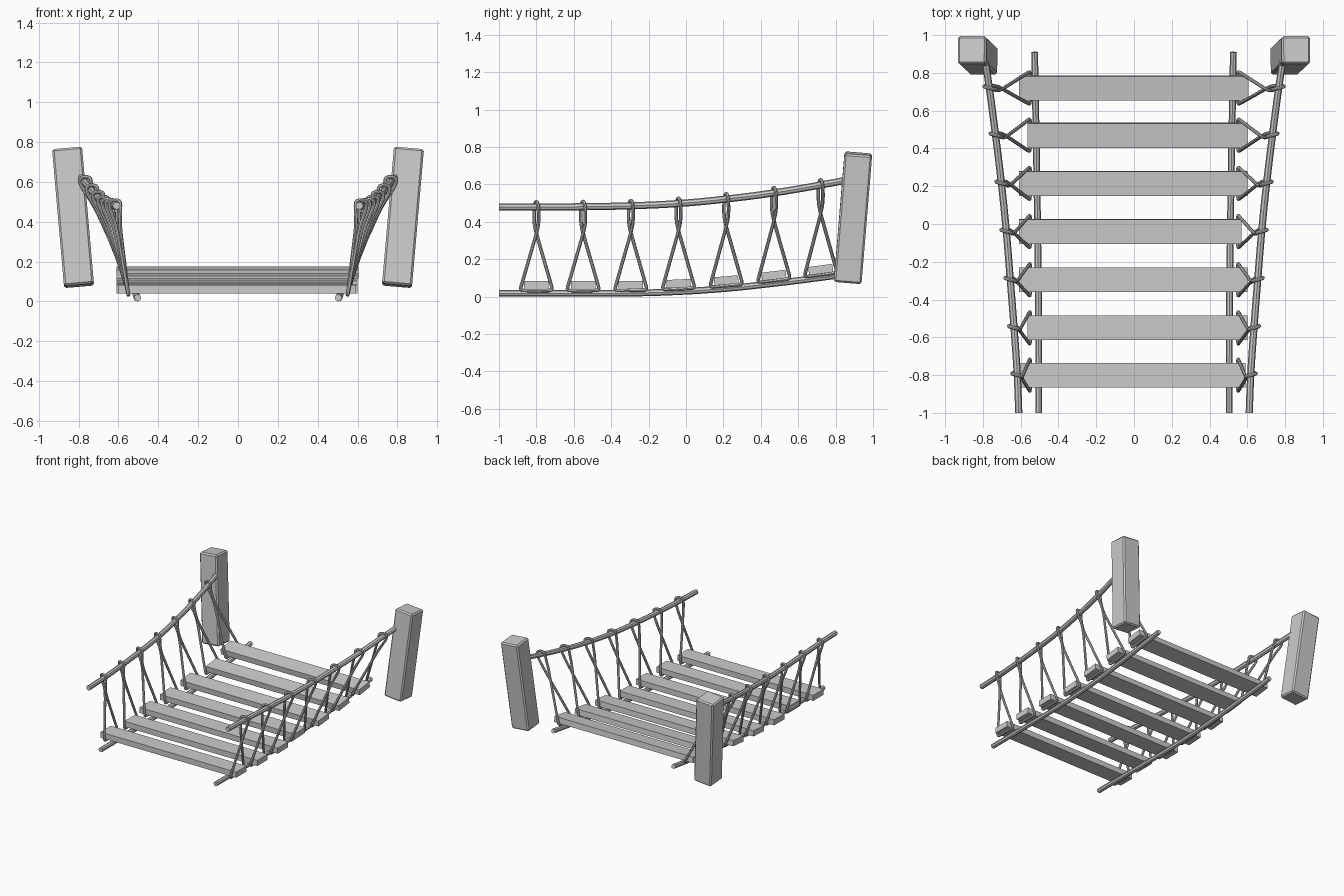
import bpy, bmesh
from math import atan
from mathutils import Vector, Matrix

if "Cube" in bpy.data.objects:
    bpy.data.objects.remove(bpy.data.objects["Cube"])

# y stations with rope positions: y, hand rope x, hand rope z, foot rope x, foot rope z
STATIONS = [(-1.0, .610, .480, .504, .018), (-.80, .618, .480, .504, .018),
            (-.55, .635, .481, .505, .018), (-.295, .655, .486, .507, .019),
            (-.04, .676, .498, .510, .027), (.215, .702, .522, .514, .044),
            (.47, .733, .555, .518, .071), (.72, .766, .597, .523, .102)]
HAND = [(x, y, z) for y, x, z, _, _ in STATIONS] + [(.79, .88, .627)]
FOOT = [(x, y, z) for y, _, _, x, z in STATIONS] + [(.526, .91, .128)]


def rope(name, pts, radius, closed=False):
    cu = bpy.data.curves.new(name, 'CURVE')
    cu.dimensions = '3D'
    cu.bevel_depth = radius
    cu.bevel_resolution = 2
    cu.use_fill_caps = True
    if closed:
        sp = cu.splines.new('NURBS')
        sp.points.add(len(pts) - 1)
        for p, co in zip(sp.points, pts):
            p.co = (*co, 1)
        sp.order_u = 3
        sp.use_cyclic_u = True
        sp.resolution_u = 4
    else:
        sp = cu.splines.new('BEZIER')
        sp.bezier_points.add(len(pts) - 1)
        for p, co in zip(sp.bezier_points, pts):
            p.co = co
            p.handle_left_type = p.handle_right_type = 'AUTO'
        sp.resolution_u = 4
    ob = bpy.data.objects.new(name, cu)
    bpy.context.collection.objects.link(ob)
    bpy.ops.object.select_all(action='DESELECT')
    bpy.context.view_layer.objects.active = ob
    ob.select_set(True)
    bpy.ops.object.convert(target='MESH')
    bpy.ops.object.shade_smooth_by_angle()


def box(name, size, matrix, bevel):
    bm = bmesh.new()
    bmesh.ops.create_cube(bm, size=1, matrix=Matrix.Diagonal((*size, 1)))
    me = bpy.data.meshes.new(name)
    bm.to_mesh(me)
    bm.free()
    ob = bpy.data.objects.new(name, me)
    bpy.context.collection.objects.link(ob)
    ob.matrix_world = matrix
    if bevel:
        mod = ob.modifiers.new('edge', 'BEVEL')
        mod.width = bevel
        mod.segments = 1


def hanger(name, side, top, plank, slope):
    """Twisted loop: over the hand rope, crossing, then round the plank."""
    T = Vector(top)
    B = Vector((.55, plank.y, plank.z - .028))
    cross = T.lerp(B, .32)

    def low(dy):
        return B + Vector((0, dy, slope * dy))

    r = .028
    half = []
    for k in (1, -1):
        corner = low(-.088 * k)
        c = cross + Vector((.008 * k, 0, 0))
        half.append([T + Vector((r * k, .006 * k, r)),
                     T + Vector((r * k, .012 * k, -.01)),
                     T.lerp(cross, .6) + Vector((.012 * k, .013 * k, 0)),
                     c,
                     c.lerp(corner, .2), c.lerp(corner, .88),
                     corner, low(-.05 * k)])
    pts = half[0] + half[1][::-1]
    rope(name, [(p.x * side, p.y, p.z) for p in pts], .0095, True)


# Planks lying on the foot ropes, with slightly uneven lengths
ENDS = [(-.60, .59), (-.565, .60), (-.61, .60), (-.61, .57),
        (-.61, .60), (-.565, .60), (-.61, .605)]
slots = []
for i, (x0, x1) in enumerate(ENDS, 1):
    a, b = FOOT[i - 1], FOOT[i + 1]
    slope = (b[2] - a[2]) / (b[1] - a[1])
    c = Vector(((x0 + x1) / 2, FOOT[i][1], FOOT[i][2] + .043))
    m = Matrix.Translation(c) @ Matrix.Rotation(atan(slope), 4, 'X')
    box(f'plank_{i}', (x1 - x0, .13, .044), m, 0)
    slots.append((c, slope))

for side, tag in ((-1, 'left'), (1, 'right')):
    # Main ropes
    rope(f'hand_rope_{tag}', [(x * side, y, z) for x, y, z in HAND], .019)
    rope(f'foot_rope_{tag}', [(x * side, y, z) for x, y, z in FOOT], .018)
    # Hanger loops
    for i, (c, slope) in enumerate(slots, 1):
        hanger(f'hanger_{tag}_{i}', side, HAND[i], c, slope)
    # Leaning end post
    axis = Vector((.06 * side, .057, .69)).normalized()
    xa = Vector((1, 0, -axis.x / axis.z)).normalized()
    ya = axis.cross(xa)
    m = Matrix((xa, ya, axis)).transposed().to_4x4()
    m.translation = (.828 * side, .893, .422)
    box(f'post_{tag}', (.151, .148, .692), m, .01)
